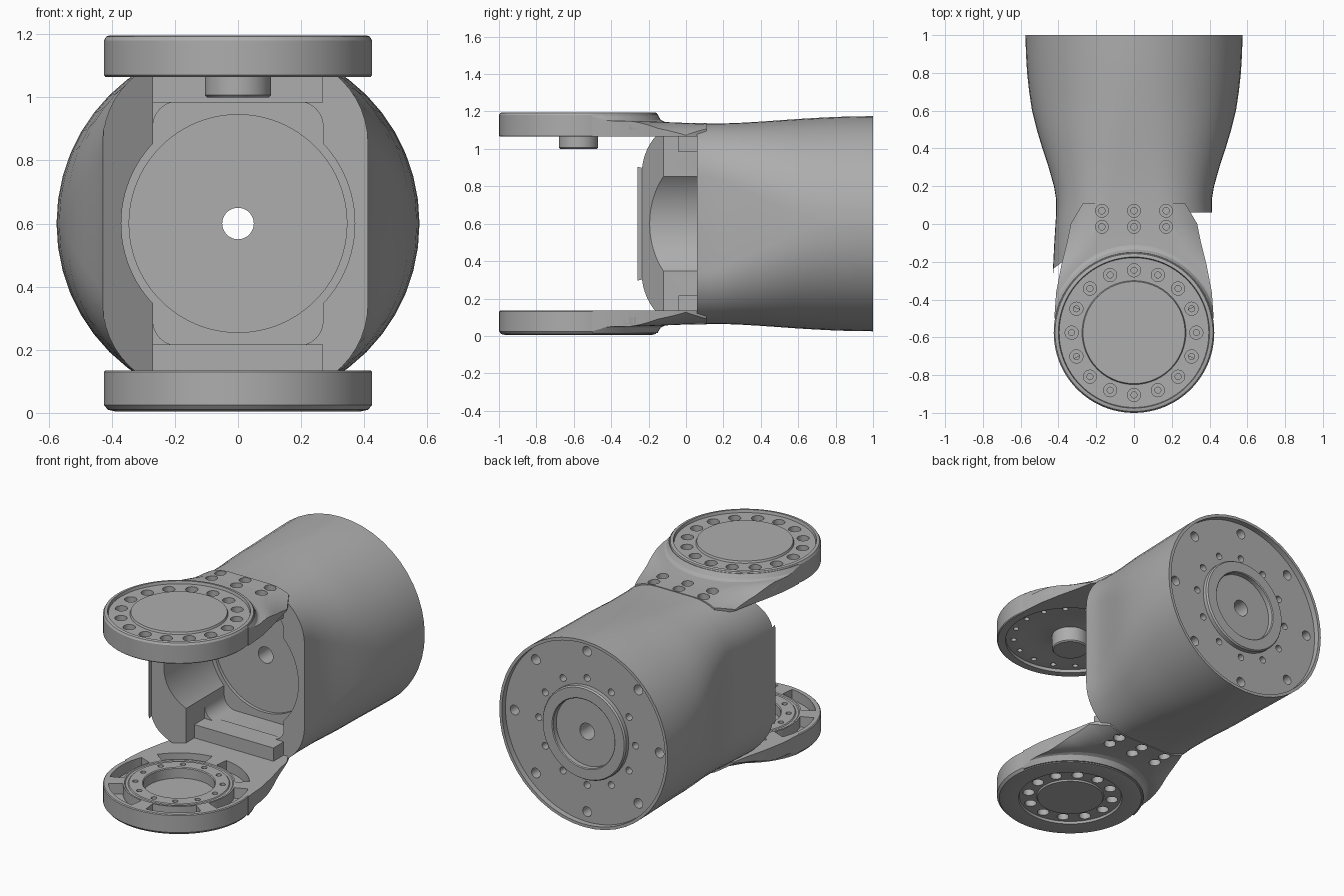
import bpy, bmesh
from math import sin, cos, pi, radians

if "Cube" in bpy.data.objects:
    bpy.data.objects.remove(bpy.data.objects["Cube"])

MID = 0.6          # height of the body axis
HUB = -0.575       # y of the joint axis
grey = bpy.data.materials.new("machined_grey")
grey.use_nodes = True
grey.diffuse_color = (0.42, 0.42, 0.42, 1)
grey.node_tree.nodes["Principled BSDF"].inputs["Base Color"].default_value = (0.42, 0.42, 0.42, 1)


# --- solids are lists of rings of points ---
def lathe(profile, x=0, y=HUB, z=0, n=64, along_y=False):
    rings = []
    for r, h in profile:
        turn = [(r * cos(2 * pi * i / n), r * sin(2 * pi * i / n)) for i in range(n)]
        rings.append([(x + a, h, z + b) if along_y else (x + a, y + b, z + h) for a, b in turn])
    return rings


def section(y, w, h, r, k=12):
    """Rounded rectangle across the body axis."""
    ring = []
    for q, (sx, sz) in enumerate([(1, 1), (-1, 1), (-1, -1), (1, -1)]):
        for i in range(k + 1):
            a = pi / 2 * (q + i / k)
            ring.append((sx * (w - r) + r * cos(a), y, MID + sz * (h - r) + r * sin(a)))
    return ring


def prism(outline, z0, z1):
    return [[(x, y, z) for x, y in outline] for z in (z0, z1)]


def box(x0, x1, y0, y1, z0, z1):
    return prism([(x0, y0), (x1, y0), (x1, y1), (x0, y1)], z0, z1)


def flip(solid):
    """Mirror a solid about the body axis height."""
    return [[(x, y, 2 * MID - z) for x, y, z in ring] for ring in solid]


def circle_of(count, radius):
    return [(radius * cos(2 * pi * i / count), radius * sin(2 * pi * i / count)) for i in range(count)]


def make(name, solids, wrap=False):
    bm = bmesh.new()
    for rings in solids:
        vs = [[bm.verts.new(p) for p in ring] for ring in rings]
        n = len(vs[0])
        pairs = list(zip(vs, vs[1:])) + ([(vs[-1], vs[0])] if wrap else [])
        for a, b in pairs:
            for i in range(n):
                j = (i + 1) % n
                bm.faces.new((a[i], a[j], b[j], b[i]))
        if not wrap:
            bm.faces.new(vs[0])
            bm.faces.new(vs[-1])
    bmesh.ops.recalc_face_normals(bm, faces=bm.faces)
    mesh = bpy.data.meshes.new(name)
    bm.to_mesh(mesh)
    bm.free()
    ob = bpy.data.objects.new(name, mesh)
    bpy.context.collection.objects.link(ob)
    mesh.materials.append(grey)
    return ob


def carve(ob, solids, operation='DIFFERENCE'):
    tool = make("cutter", solids)
    tool.hide_render = True
    mod = ob.modifiers.new("carve", 'BOOLEAN')
    mod.operation, mod.solver, mod.object = operation, 'EXACT', tool
    bpy.context.view_layer.objects.active = ob
    bpy.ops.object.modifier_apply(modifier=mod.name)
    bpy.data.objects.remove(tool)


# --- body: round at the back, rounded rectangle at the fork ---
stations = [(-0.26, .43, .535, .28), (-0.1, .422, .535, .28), (0.06, .412, .535, .28),
            (0.13, .412, .535, .29), (0.2, .424, .536, .31), (0.3, .452, .54, .36),
            (0.4, .485, .546, .41), (0.5, .515, .553, .46), (0.6, .54, .56, .51),
            (0.7, .555, .566, .54), (0.8, .566, .571, .56), (0.9, .572, .574, .57),
            (1.0, .575, .575, .573)]
body = make("body", [[section(*s) for s in stations]])

# fork opening: one long side wall, the other cut short
carve(body, [prism([(-.425, -.5), (-.425, -.235), (-.27, -.12), (-.27, .06), (.7, .06), (.7, -.5)], -.1, 1.3)])
carve(body, [[section(y, .27, .387, .08, 6) for y in (-.5, .25)]])
carve(body, [lathe([(.37, -.5), (.37, .25)], z=MID, n=96, along_y=True)])
carve(body, [lathe([(.345, .2), (.345, .27)], z=MID, n=96, along_y=True)])

# back flange recess, axle hole and bolt circles
carve(body, [lathe([(.557, .965), (.557, 1.1)], z=MID, n=96, along_y=True)])
carve(body, [lathe([(.05, .2), (.05, 1.1)], z=MID, n=32, along_y=True)])
for count, ring_r, hole_r in ((8, .495, .03), (12, .33, .021)):
    carve(body, [lathe([(hole_r, .9), (hole_r, 1.05)], x=a, z=MID + b, n=16, along_y=True)
                 for a, b in circle_of(count, ring_r)])

flange_ring = make("flange_ring", [lathe([(.285, .955), (.285, .99), (.278, 1.0), (.215, 1.0),
                                          (.21, .995), (.21, .955)], z=MID, along_y=True)], wrap=True)

# --- mounting blocks between the fork arms and the body ---
block = box(-.3, .27, -.04, .1, .135, .217)
blocks = make("mounting_blocks", [block, flip(block)])

# --- fork arm necks ---
right_edge = [(.27, .11), (.3, .06), (.335, 0), (.355, -.1), (.385, -.22), (.412, -.36), (.422, -.5)]
outline = right_edge + [(-x, y) for x, y in reversed(right_edge)]
necks = make("arm_necks", [prism(outline, -.1, 1.3)])
mask = [section(*s) for s in [(-.7, .7, .55, .15), (-.3, .58, .55, .2), (-.15, .49, .545, .25),
                              (0, .435, .539, .28), (.2, .426, .539, .3)]]
carve(necks, [mask], 'INTERSECT')
carve(necks, [box(-.7, .7, -1, .5, .135, 1.065)])
carve(necks, [lathe([(.41, -.2), (.41, 1.4)])])
screws = [(x, y) for x in (-.17, 0, .17) for y in (-.015, .07)]
screw_cuts = [lathe([(.017, 1.0), (.017, 1.1), (.034, 1.1), (.034, 1.2)], x, y, n=16) for x, y in screws]
for ob in (necks, body, blocks):
    carve(ob, screw_cuts + [flip(s) for s in screw_cuts])

# curved blends from the necks up to the discs
blend = [lathe([(.50, 1.1), (.50, 1.137), (.465, 1.143), (.44, 1.155), (.425, 1.18), (.425, 1.185)])]
blends = make("neck_blends", blend + [flip(s) for s in blend])
carve(blends, [prism(outline, -.1, 1.3)], 'INTERSECT')
carve(blends, [lathe([(.41, -.2), (.41, 1.4)])])

# --- upper joint disc with centre peg ---
upper = make("upper_joint_disc", [lathe([
    (.098, 1.0), (.105, 1.007), (.105, 1.095), (.2, 1.11), (.29, 1.085), (.375, 1.085),
    (.375, 1.065), (.42, 1.065), (.425, 1.07), (.425, 1.18), (.418, 1.192), (.41, 1.195),
    (.4, 1.195), (.396, 1.178), (.275, 1.178), (.27, 1.19)], n=96)])
carve(upper, [lathe([(.016, 1.0), (.016, 1.12), (.035, 1.12), (.035, 1.3)], a, HUB + b, n=20)
              for a, b in circle_of(16, .33)])

# --- lower joint disc with bearing seat and lightening pockets ---
lower = make("lower_joint_disc", [lathe([
    (.19, .012), (.195, .022), (.295, .022), (.3, .008), (.39, .005), (.412, .01), (.425, .025),
    (.425, .13), (.42, .135), (.305, .135), (.3, .13), (.285, .13), (.28, .135), (.205, .135),
    (.2, .13), (.2, .07)], n=96)])
carve(lower, [lathe([(.034, -.1), (.034, .08), (.016, .08), (.016, .2)], a, HUB + b, n=20)
              for a, b in circle_of(12, .245)])


def sector(mid, r0, r1, half=23, k=8):
    angles = [radians(mid - half + 2 * half * i / k) for i in range(k + 1)]
    pts = [(r1, a) for a in angles] + [(r0, a) for a in reversed(angles)]
    return [(r * cos(a), HUB + r * sin(a)) for r, a in pts]


carve(lower, [prism(sector(60 * i, .315, .395), .07, .3) for i in range(6)])

# --- smooth shading with sharp edges kept ---
for ob in (body, flange_ring, blocks, necks, blends, upper, lower):
    bpy.ops.object.select_all(action='DESELECT')
    ob.select_set(True)
    bpy.context.view_layer.objects.active = ob
    bpy.ops.object.shade_smooth_by_angle(angle=radians(30))
